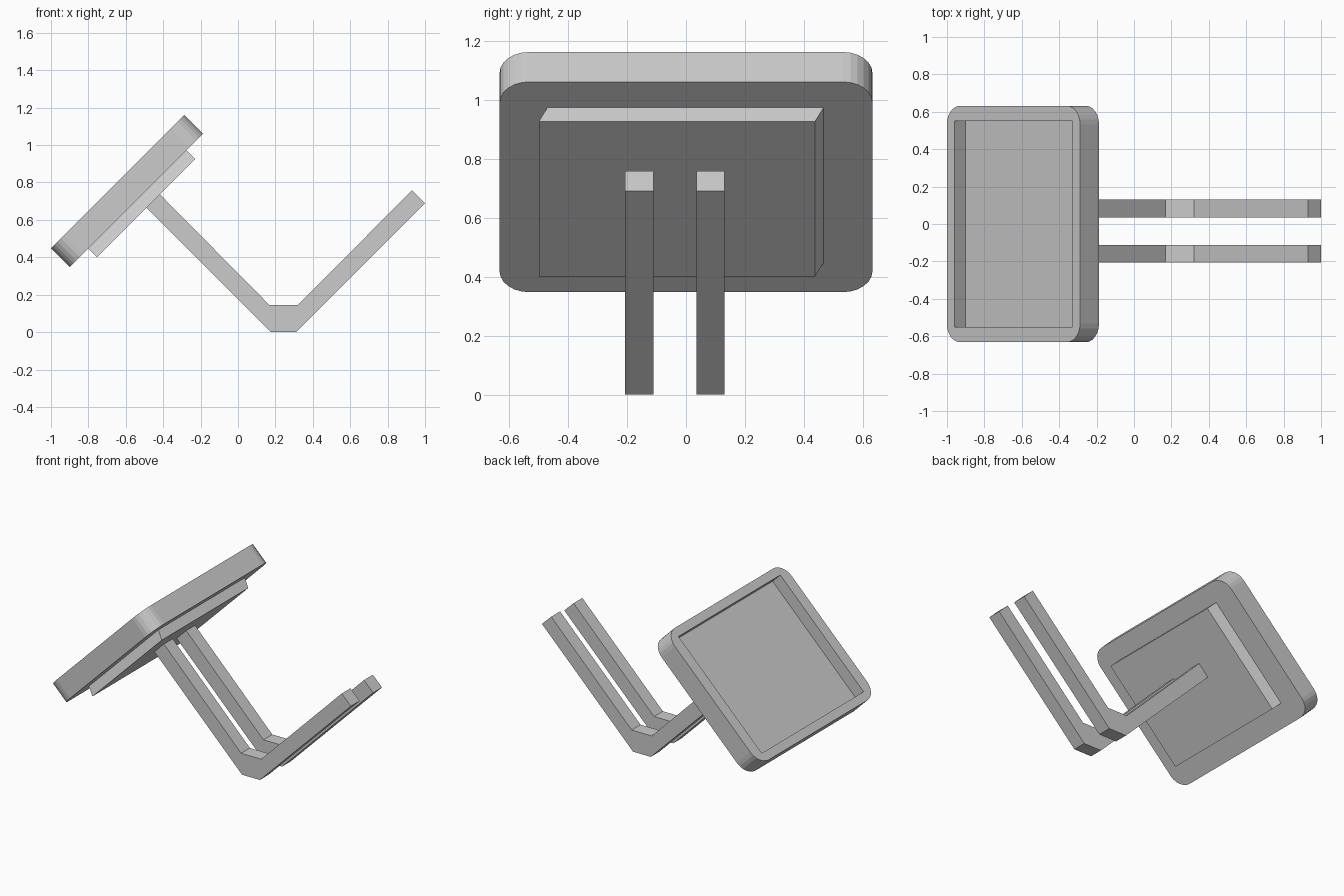
import bpy, bmesh, math
from mathutils import Matrix

if "Cube" in bpy.data.objects:
    bpy.data.objects.remove(bpy.data.objects["Cube"])

S = math.sqrt(0.5)
# Tilted frame: local x runs up the slab, y is world y, z is the screen normal
TILT = Matrix(((S, 0, -S, -0.6445), (0, 1, 0, 0), (S, 0, S, 0.8045), (0, 0, 0, 1)))


def finish(name, bm, matrix=None):
    if matrix:
        bm.transform(matrix)
    bmesh.ops.recalc_face_normals(bm, faces=bm.faces)
    mesh = bpy.data.meshes.new(name)
    bm.to_mesh(mesh)
    bm.free()
    obj = bpy.data.objects.new(name, mesh)
    bpy.context.collection.objects.link(obj)
    return obj


def loft(bm, a, b, caps=True):
    """Join two vertex loops with side quads and optional end caps."""
    n = len(a)
    for i in range(n):
        j = (i + 1) % n
        bm.faces.new((a[i], a[j], b[j], b[i]))
    if caps:
        bm.faces.new(a)
        bm.faces.new(b)


def ring(bm, pts):
    return [bm.verts.new(p) for p in pts]


# Rounded slab with a recessed tray in its front
def slab(hx, hy, thick, radius, seg, ix, iy, depth):
    bm = bmesh.new()
    signs = [(1, 1), (-1, 1), (-1, -1), (1, -1)]
    outline = []
    for c, (sx, sy) in enumerate(signs):
        for k in range(seg + 1):
            t = math.pi / 2 * (c + k / seg)
            outline.append((sx * (hx - radius) + radius * math.cos(t),
                            sy * (hy - radius) + radius * math.sin(t)))
    top = ring(bm, [(x, y, 0) for x, y in outline])
    bottom = ring(bm, [(x, y, -thick) for x, y in outline])
    lip = ring(bm, [(sx * ix, sy * iy, 0) for sx, sy in signs])
    floor = ring(bm, [(sx * ix, sy * iy, -depth) for sx, sy in signs])
    loft(bm, top, bottom, caps=False)
    loft(bm, lip, floor, caps=False)
    bm.faces.new(bottom)
    bm.faces.new(floor)
    n = seg + 1
    for c in range(4):
        d = (c + 1) % 4
        bm.faces.new(top[c * n:(c + 1) * n] + [lip[c]])
        bm.faces.new((top[c * n + seg], top[d * n], lip[d], lip[c]))
    return finish("tray_slab", bm, TILT)


slab(0.504, 0.632, 0.143, 0.10, 6, 0.446, 0.551, 0.083)

# Back panel, slightly skewed sideways
bm = bmesh.new()
loops = []
for y0, y1, z in ((-0.47, 0.466, -0.143), (-0.499, 0.437, -0.209)):
    loops.append(ring(bm, [(-0.364, y0, z), (0.380, y0, z), (0.380, y1, z), (-0.364, y1, z)]))
loft(bm, *loops)
finish("back_panel", bm, TILT)

# Two bent legs
PROFILE = [(-0.49, 0.665), (-0.418, 0.737), (0.168, 0.145), (0.32, 0.145),
           (0.93, 0.758), (1.0, 0.69), (0.31, 0.0), (0.175, 0.0)]
for side, y0, y1 in (("front", -0.206, -0.111), ("back", 0.035, 0.131)):
    bm = bmesh.new()
    loft(bm, *[ring(bm, [(x, y, z) for x, z in PROFILE]) for y in (y0, y1)])
    finish(side + "_leg", bm)
